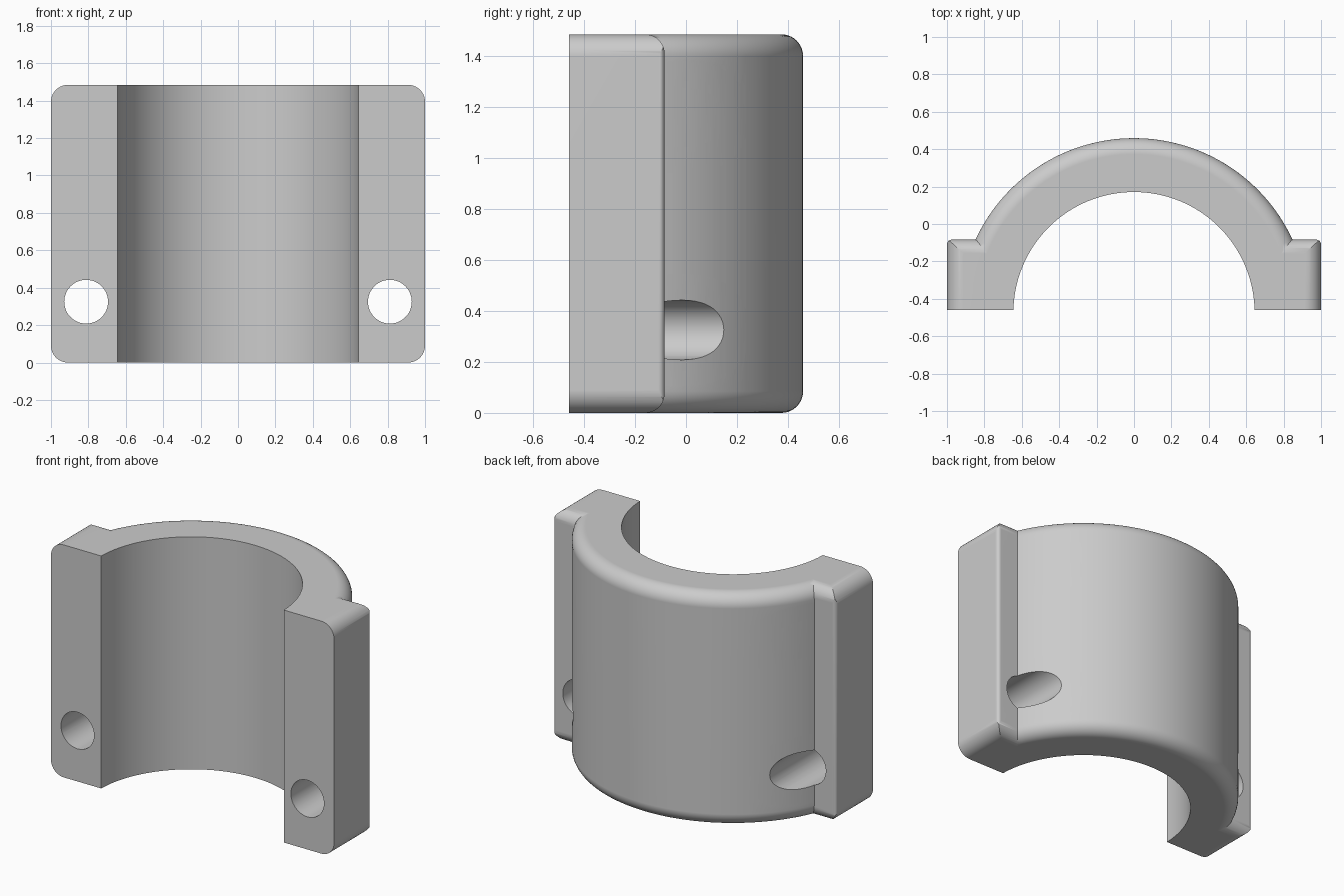
import bpy, bmesh, math
from mathutils import Matrix, Vector

cube = bpy.data.objects.get("Cube")
if cube:
    bpy.data.objects.remove(cube, do_unlink=True)

HEIGHT = 1.484
AXIS_Y = -0.474           # centre line of the half ring
OUTER, BORE = 0.933, 0.645
FRONT, FLANGE_BACK = -0.459, -0.084
HOLE_X, HOLE_Z = 0.812, (0.325, 1.159)

metal = bpy.data.materials.new("plain grey")
metal.use_nodes = True
grey = (0.6, 0.6, 0.6, 1)
metal.diffuse_color = grey
metal.node_tree.nodes["Principled BSDF"].inputs["Base Color"].default_value = grey


def finish(bm, name):
    bmesh.ops.recalc_face_normals(bm, faces=bm.faces)
    mesh = bpy.data.meshes.new(name)
    bm.to_mesh(mesh)
    bm.free()
    mesh.materials.append(metal)
    obj = bpy.data.objects.new(name, mesh)
    bpy.context.collection.objects.link(obj)
    return obj


def cylinder(name, radius, start, end, segments, fillet=0):
    """Cylinder between two points, optionally with rounded rims."""
    start, end = Vector(start), Vector(end)
    axis = end - start
    bm = bmesh.new()
    bmesh.ops.create_cone(bm, cap_ends=True, segments=segments, radius1=radius,
                          radius2=radius, depth=axis.length)
    if fillet:
        rims = [e for e in bm.edges if abs(e.verts[0].co.z - e.verts[1].co.z) < 1e-4]
        bmesh.ops.bevel(bm, geom=rims, offset=fillet, segments=10, profile=0.5,
                        affect='EDGES')
    turn = axis.to_track_quat('Z', 'Y').to_matrix().to_4x4()
    bm.transform(Matrix.Translation((start + end) / 2) @ turn)
    return finish(bm, name)


def prism(name, corners, place, low, high):
    """Extrude an outline of (u, v, rounding) corners; place maps u, v, w to space."""
    points = []
    for i, (u, v, r) in enumerate(corners):
        here = Vector((u, v))
        if not r:
            points.append(here)
            continue
        a = (Vector(corners[i - 1][:2]) - here).normalized()
        b = (Vector(corners[(i + 1) % len(corners)][:2]) - here).normalized()
        for k in range(11):
            t = math.pi / 2 * k / 10
            points.append(here + a * r * (1 - math.sin(t)) + b * r * (1 - math.cos(t)))
    bm = bmesh.new()
    face = bm.faces.new([bm.verts.new(place(p.x, p.y, low)) for p in points])
    moved = bmesh.ops.extrude_face_region(bm, geom=[face])["geom"]
    shift = Vector(place(0, 0, high)) - Vector(place(0, 0, low))
    bmesh.ops.translate(bm, vec=shift,
                        verts=[g for g in moved if isinstance(g, bmesh.types.BMVert)])
    return finish(bm, name)


def combine(target, tool, operation):
    mod = target.modifiers.new("combine", 'BOOLEAN')
    mod.operation, mod.solver, mod.object = operation, 'EXACT', tool
    bpy.context.view_layer.objects.active = target
    bpy.ops.object.modifier_apply(modifier=mod.name)
    bpy.data.objects.remove(tool, do_unlink=True)


# Round body with filleted rims
clamp = cylinder("clamp_half", OUTER, (0, AXIS_Y, 0), (0, AXIS_Y, HEIGHT), 160, 0.085)

# Bolt head pockets in the round body
for side in (-1, 1):
    for z in HOLE_Z:
        x = side * HOLE_X
        combine(clamp, cylinder("pocket", 0.22, (x, -0.3, z), (x, 1, z), 64), 'DIFFERENCE')

# Flanges: three rounded outlines intersected into one block per side
for side in (-1, 1):
    flange = prism("flange", [(-0.7, 0, 0), (FLANGE_BACK, 0, 0.075),
                              (FLANGE_BACK, HEIGHT, 0.075), (-0.7, HEIGHT, 0)],
                   lambda y, z, x: (side * x, y, z), 0.5, 1.2)
    face_outline = prism("face_outline", [(0.4, 0, 0), (1, 0, 0.09),
                                          (1, HEIGHT, 0.09), (0.4, HEIGHT, 0)],
                         lambda x, z, y: (side * x, y, z), -0.8, 0.1)
    plan_outline = prism("plan_outline", [(0.4, -0.9, 0), (1, -0.9, 0),
                                          (1, FLANGE_BACK, 0.025), (0.4, FLANGE_BACK, 0)],
                         lambda x, y, z: (side * x, y, z), -0.1, HEIGHT + 0.1)
    combine(flange, face_outline, 'INTERSECT')
    combine(flange, plan_outline, 'INTERSECT')
    combine(clamp, flange, 'UNION')

# Main bore and flat mating face
combine(clamp, cylinder("bore", BORE, (0, AXIS_Y, -0.2), (0, AXIS_Y, HEIGHT + 0.2), 128),
        'DIFFERENCE')
combine(clamp, prism("front_trim", [(-2, -2, 0), (2, -2, 0), (2, FRONT, 0), (-2, FRONT, 0)],
                     lambda x, y, z: (x, y, z), -0.5, 2), 'DIFFERENCE')

# Bolt holes
for side in (-1, 1):
    for z in HOLE_Z:
        x = side * HOLE_X
        combine(clamp, cylinder("bolt_hole", 0.117, (x, -1, z), (x, 0.3, z), 48), 'DIFFERENCE')

# Smooth shading with crisp edges
bpy.ops.object.select_all(action='DESELECT')
clamp.select_set(True)
bpy.context.view_layer.objects.active = clamp
bpy.ops.object.shade_smooth_by_angle(angle=math.radians(30))
weighted = clamp.modifiers.new("even_normals", 'WEIGHTED_NORMAL')
weighted.keep_sharp = True
